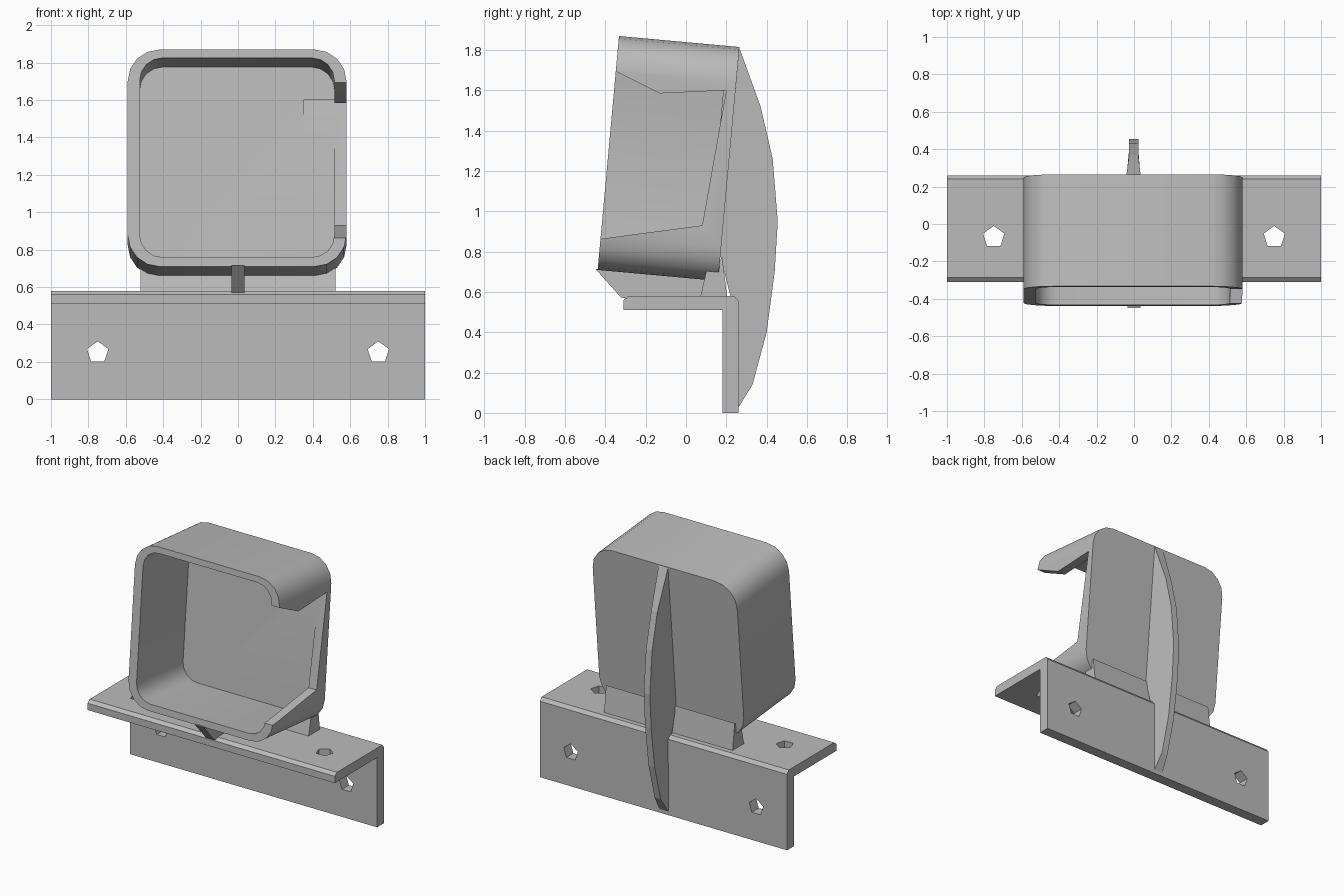
import bpy, bmesh, math
from mathutils import Matrix, Vector

cube = bpy.data.objects.get("Cube")
if cube:
    bpy.data.objects.remove(cube, do_unlink=True)

grey = bpy.data.materials.new("plain grey")
grey.use_nodes = True
COLOUR = (0.5, 0.5, 0.5, 1)
grey.diffuse_color = COLOUR
grey.node_tree.nodes["Principled BSDF"].inputs["Base Color"].default_value = COLOUR


def finish(name, bm):
    bmesh.ops.recalc_face_normals(bm, faces=bm.faces)
    mesh = bpy.data.meshes.new(name)
    bm.to_mesh(mesh)
    bm.free()
    mesh.materials.append(grey)
    ob = bpy.data.objects.new(name, mesh)
    bpy.context.collection.objects.link(ob)
    return ob


def prism(name, profile, x0, x1):
    """Extrude a (y, z) side profile across x."""
    bm = bmesh.new()
    face = bm.faces.new([bm.verts.new((x0, y, z)) for y, z in profile])
    out = bmesh.ops.extrude_face_region(bm, geom=[face])["geom"]
    bmesh.ops.translate(bm, vec=(x1 - x0, 0, 0),
                        verts=[v for v in out if isinstance(v, bmesh.types.BMVert)])
    return finish(name, bm)


def cut(target, cutter):
    cutter.hide_render = True
    mod = target.modifiers.new("cut", 'BOOLEAN')
    mod.operation, mod.solver, mod.object = 'DIFFERENCE', 'EXACT', cutter
    bpy.context.view_layer.objects.active = target
    bpy.ops.object.modifier_apply(modifier=mod.name)
    bpy.data.objects.remove(cutter, do_unlink=True)


def smooth(ob, degrees):
    bpy.ops.object.select_all(action='DESELECT')
    ob.select_set(True)
    bpy.context.view_layer.objects.active = ob
    bpy.ops.object.shade_smooth_by_angle(angle=math.radians(degrees))


def rounded_rect(x0, x1, z0, z1, r, steps=4):
    pts = []
    for cx, cz, start in ((x1 - r, z1 - r, 0), (x0 + r, z1 - r, 90),
                          (x0 + r, z0 + r, 180), (x1 - r, z0 + r, 270)):
        for i in range(steps + 1):
            a = math.radians(start + 90 * i / steps)
            pts.append((cx + r * math.cos(a), cz + r * math.sin(a)))
    return pts


# Angle bracket with a pair of bolt holes in each leg
bracket = prism("angle_bracket", [(-.31, .51), (.18, .51), (.18, 0), (.26, 0),
                                  (.26, .555), (.24, .58), (-.285, .58), (-.31, .56)], -1, 1)
for x in (-.75, .75):
    for place, turn in (((x, -.07, .54), 0), ((x, .22, .25), math.pi / 2)):
        bm = bmesh.new()
        bmesh.ops.create_cone(bm, cap_ends=True, segments=5, radius1=.06, radius2=.06, depth=.3,
                              matrix=Matrix.Translation(place) @ Matrix.Rotation(turn, 4, 'X'))
        cut(bracket, finish("hole_cutter", bm))

# Tilted open-fronted housing: outer skin, front rim, inner skin and back wall
TILT = Matrix.Translation((0, .265, 1.815)) @ Matrix.Rotation(math.radians(-5.2), 4, 'X')
DEPTH, HEIGHT, BACK = .6, 1.165, .06
outer = rounded_rect(-.59, .58, -HEIGHT, 0, .17)
inner = rounded_rect(-.525, .515, .05 - HEIGHT, -.045, .12)
bm = bmesh.new()
loops = [[bm.verts.new(TILT @ Vector((x, y, z))) for x, z in shape]
         for shape, y in ((outer, 0), (outer, -DEPTH), (inner, -DEPTH), (inner, -BACK))]
count = len(outer)
for a, b in zip(loops, loops[1:]):
    for i in range(count):
        j = (i + 1) % count
        bm.faces.new((a[i], a[j], b[j], b[i]))
bm.faces.new(loops[0])
bm.faces.new(loops[-1])
housing = finish("housing", bm)

# Side opening that leaves a hood above and a low wall below
cut(housing, prism("side_cutter", [(-.6, 1.82), (-.13, 1.585), (.2, 1.6),
                                   (.08, .93), (-.6, .84)], .35, 1))
smooth(housing, 40)

# Foot joining the housing to the bracket, and the front support below the floor
prism("housing_foot", [(.07, .57), (.205, .57), (.18, .77), (.1, .7)], -.52, .52)
prism("front_support", [(-.45, .715), (-.32, .57), (.1, .57), (.1, .68)], -.035, .035)

# Curved stiffening rib down the back, thinner towards its outer edge
arc = [(.265, 1.81), (.37, 1.52), (.43, 1.26), (.455, .95), (.44, .7),
       (.4, .4), (.33, .14), (.25, .01)]
root = [(.24, .01), (.24, .5), (.17, .78)]
rib = prism("back_rib", arc + root, -.04, .035)
for v in rib.data.vertices:
    if v.co.y > .3:
        v.co.x *= .65
